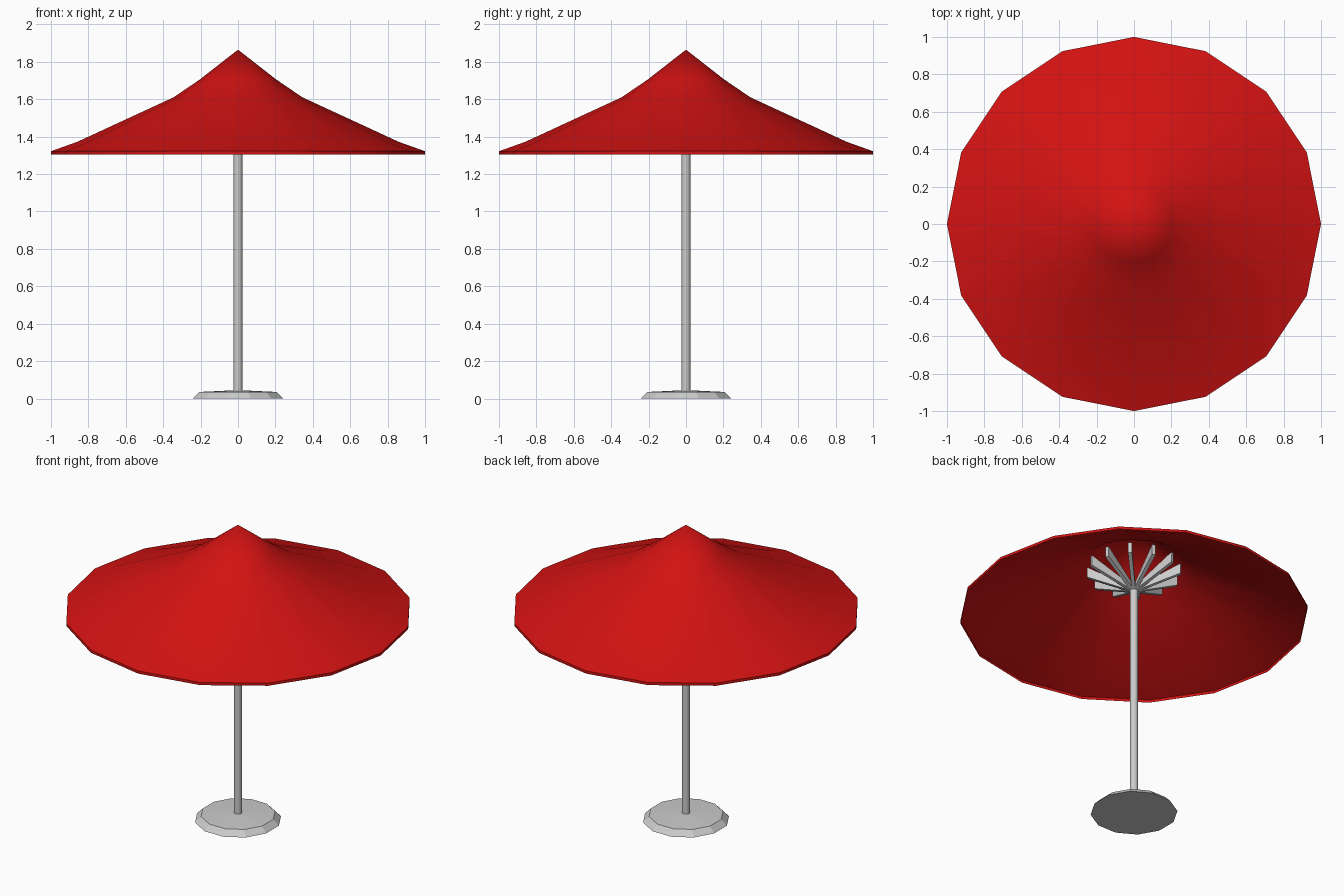
import bpy, bmesh
from math import cos, sin, tau, radians

if "Cube" in bpy.data.objects:
    bpy.data.objects.remove(bpy.data.objects["Cube"])


def add_object(name, bm, smooth=None):
    mesh = bpy.data.meshes.new(name)
    bm.to_mesh(mesh)
    bm.free()
    ob = bpy.data.objects.new(name, mesh)
    bpy.context.collection.objects.link(ob)
    if smooth:
        bpy.ops.object.select_all(action='DESELECT')
        ob.select_set(True)
        bpy.context.view_layer.objects.active = ob
        bpy.ops.object.shade_smooth_by_angle(angle=radians(smooth))
    return ob


def lathe(name, profile, sides, phase=0.0, cap_bottom=True, smooth=None):
    """Revolve (radius, height) points, bottom to top; radius 0 ends in a point."""
    bm = bmesh.new()
    rings = []
    for r, z in profile:
        if r == 0:
            rings.append([bm.verts.new((0, 0, z))] * sides)
        else:
            rings.append([bm.verts.new((r * cos(phase + tau * i / sides),
                                        r * sin(phase + tau * i / sides), z))
                          for i in range(sides)])
    for low, high in zip(rings, rings[1:]):
        for i in range(sides):
            j = (i + 1) % sides
            quad = [low[i], low[j], high[j], high[i]]
            bm.faces.new(list(dict.fromkeys(quad)))
    if cap_bottom:
        bm.faces.new(rings[0][::-1])
    return add_object(name, bm, smooth)


# Canopy: open sheet with a short rim
canopy = lathe("canopy", [(1.0, 1.305), (1.0, 1.322), (0.86, 1.372), (0.345, 1.61),
                          (0.205, 1.705), (0, 1.865)],
               16, cap_bottom=False, smooth=40)
red = bpy.data.materials.new("red fabric")
red.diffuse_color = (0.65, 0.006, 0.006, 1)
red.use_nodes = True
red.node_tree.nodes["Principled BSDF"].inputs["Base Color"].default_value = red.diffuse_color
canopy.data.materials.append(red)

# Foot and pole
lathe("base", [(0.25, 0), (0.215, 0.035), (0, 0.045)], 12, radians(15))
lathe("pole", [(0.024, 0.03), (0.024, 1.49), (0, 1.49)], 12, radians(15), smooth=40)

# Support ribs fanning out from the pole top
side = [(0.01, 1.465), (0.27, 1.57), (0.27, 1.635), (0.01, 1.49)]
for k in range(12):
    a = radians(15) + tau * k / 12
    bm = bmesh.new()
    walls = [[bm.verts.new((r * cos(a) - w * sin(a), r * sin(a) + w * cos(a), z))
              for r, z in side] for w in (-0.011, 0.011)]
    bm.faces.new(walls[0])
    bm.faces.new(walls[1][::-1])
    for i in range(4):
        j = (i + 1) % 4
        bm.faces.new((walls[0][j], walls[0][i], walls[1][i], walls[1][j]))
    bmesh.ops.recalc_face_normals(bm, faces=bm.faces)
    add_object(f"rib_{k + 1}", bm)
